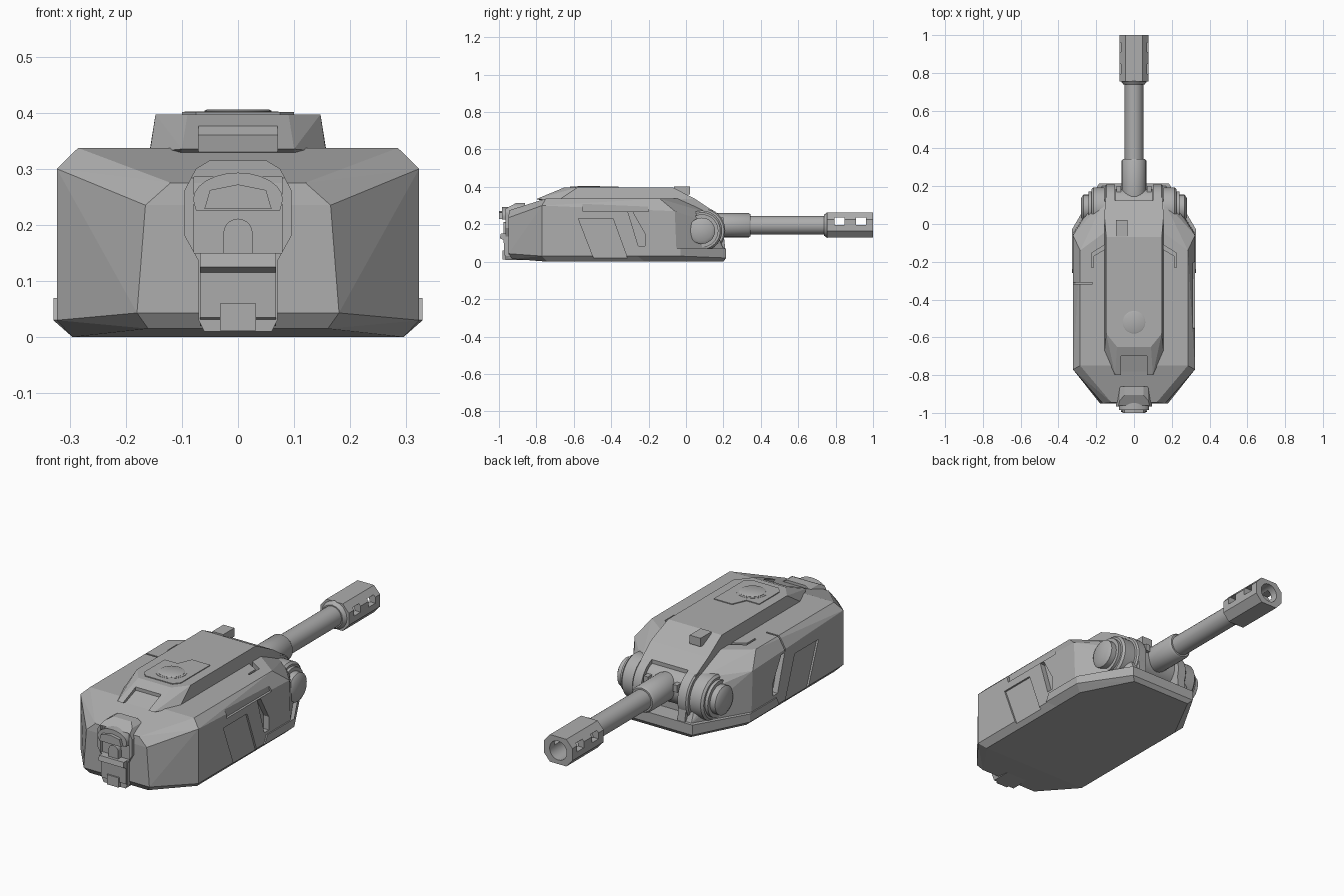
import bpy, bmesh, math
from mathutils import Matrix, Vector

if "Cube" in bpy.data.objects:
    bpy.data.objects.remove(bpy.data.objects["Cube"], do_unlink=True)

grey = bpy.data.materials.new("armour_grey")
grey.use_nodes = True
GREY = (0.42, 0.42, 0.42, 1)
grey.diffuse_color = GREY
grey.node_tree.nodes["Principled BSDF"].inputs["Base Color"].default_value = GREY


def finish(name, bm, smooth=False):
    bmesh.ops.recalc_face_normals(bm, faces=bm.faces)
    mesh = bpy.data.meshes.new(name)
    bm.to_mesh(mesh)
    bm.free()
    mesh.materials.append(grey)
    ob = bpy.data.objects.new(name, mesh)
    bpy.context.collection.objects.link(ob)
    if smooth:
        activate(ob)
        bpy.ops.object.shade_smooth_by_angle(angle=math.radians(35))
    return ob


def activate(ob):
    bpy.ops.object.select_all(action='DESELECT')
    ob.select_set(True)
    bpy.context.view_layer.objects.active = ob


def hull(name, points):
    """Convex block from half its corners, mirrored across x."""
    bm = bmesh.new()
    for x, y, z in points:
        bm.verts.new((x, y, z))
        bm.verts.new((-x, y, z))
    res = bmesh.ops.convex_hull(bm, input=bm.verts[:])
    loose = {v for v in res["geom_interior"] if isinstance(v, bmesh.types.BMVert)}
    bmesh.ops.delete(bm, geom=list(loose), context='VERTS')
    bmesh.ops.dissolve_limit(bm, angle_limit=0.02, verts=bm.verts[:], edges=bm.edges[:])
    return finish(name, bm)


def prism(name, axis, profile, lo, hi, smooth=False):
    """Extrude a profile along an axis; its coordinates are the other two axes in order."""
    bm = bmesh.new()

    def ring(t):
        return [bm.verts.new([*p[:axis], t, *p[axis:]]) for p in profile]
    a, b = ring(lo), ring(hi)
    bm.faces.new(a)
    bm.faces.new(b)
    for i in range(len(a)):
        bm.faces.new((a[i - 1], a[i], b[i], b[i - 1]))
    return finish(name, bm, smooth)


def box(name, lo, hi):
    (x, y, z), (X, Y, Z) = lo, hi
    return prism(name, 2, [(x, y), (X, y), (X, Y), (x, Y)], z, Z)


def lathe(name, axis, centre, outline, sides=32, turn=0.0):
    """Turn an outline of (position, radius) pairs about an axis through centre."""
    bm = bmesh.new()
    rings = []
    for t, r in outline:
        ring = []
        for k in range(sides):
            a = math.tau * k / sides + turn
            p = [centre[0] + r * math.cos(a), centre[1] + r * math.sin(a)]
            p.insert(axis, t)
            ring.append(bm.verts.new(p))
        rings.append(ring)
    for a, b in zip(rings, rings[1:]):
        for i in range(sides):
            bm.faces.new((a[i - 1], a[i], b[i], b[i - 1]))
    bm.faces.new(rings[0])
    bm.faces.new(rings[-1])
    return finish(name, bm, True)


def cut(target, cutter):
    mod = target.modifiers.new("cut", 'BOOLEAN')
    mod.operation, mod.solver, mod.object = 'DIFFERENCE', 'EXACT', cutter
    activate(target)
    bpy.ops.object.modifier_apply(modifier=mod.name)
    bpy.data.objects.remove(cutter, do_unlink=True)


# Main hull and front skirt
body = hull("turret_body", [
    (.295, -.74, 0), (.295, -.05, 0), (.16, -.93, .015), (.16, .19, 0),
    (.323, -.77, .03), (.323, -.05, .03), (.18, -.95, .043), (.17, .2, .07),
    (.323, -.77, .30), (.323, -.06, .27), (.165, -.95, .235), (.12, -.945, .275),
    (.285, -.75, .337), (.285, -.14, .337), (.15, -.04, .337),
    (.22, .09, .22), (.16, .12, .26)])
skirt = hull("front_skirt", [
    (.295, -.22, 0), (.295, -.05, 0), (.165, .2, 0),
    (.329, -.26, .03), (.329, -.03, .03), (.185, .215, .02),
    (.329, -.24, .07), (.329, -.03, .07), (.185, .215, .07)])

# Raised roof deck
deck = hull("roof_deck", [
    (.09, -.65, .397), (.147, -.58, .397), (.147, -.07, .397),
    (.157, -.68, .33), (.1, -.8, .335), (.157, .05, .335),
    (.15, .14, .275), (.145, .195, .2), (.14, .21, .07)])
cut(deck, prism("pocket_cutter", 0, [(-.82, .315), (-.7, .36), (-.7, .45), (-.86, .45)], -.07, .07))

# Gun opening at the front
for part in (body, deck):
    cut(part, box("opening_cutter", (-.1, .125, .06), (.1, .4, .45)))

# Recessed side panels, slots and roof chevrons
PANEL = [(-.575, .23), (-.39, .23), (-.31, .01), (-.49, .01)]
SLOT = [(-.31, .265), (-.285, .265), (-.22, .15), (-.22, .085), (-.255, .085)]
CHEVRON = [(.14, -.125), (.215, -.17), (.215, -.23), (.225, -.23), (.225, -.155), (.14, -.1)]
for s in (1, -1):
    cut(body, prism("panel_cutter", 0, PANEL, s * .314, s * .4))
    cut(body, prism("slot_cutter", 0, SLOT, s * .295, s * .4))
    cut(body, prism("chevron_cutter", 2, [(s * x, y) for x, y in CHEVRON], .305, .4))
cut(body, prism("strip_cutter", 0, [(-.56, .4), (-.22, .4), (-.2, .268), (-.55, .268)], .312, .4))
cut(body, box("seam_cutter", (-.4, -.318, .27), (-.22, -.31, .4)))

# Roof panel, hatch and sight block
prism("roof_panel", 2, [(-.1, -.43), (-.03, -.43), (.0, -.36), (.1, -.36), (.1, -.59),
                        (.075, -.62), (-.075, -.62), (-.1, -.59)], .39, .401)
lathe("hatch_ring", 2, (0, -.52), [(.39, .072), (.402, .072)])
lathe("hatch_lid", 2, (0, -.52), [(.39, .06), (.403, .06), (.406, .054)])
box("sight_block", (-.095, -.065, .36), (-.035, .022, .402))

# Trunnion cheeks and side buttons
PIVOT = (.085, .165)
for s in (1, -1):
    side = "left" if s > 0 else "right"
    lathe(side + "_inner_cheek", 0, PIVOT,
          [(s * .1, .125), (s * .145, .125), (s * .152, .118)], 40)
    lathe(side + "_outer_cheek", 0, PIVOT,
          [(s * .155, .108), (s * .215, .108), (s * .225, .098)], 40)
    lathe(side + "_button_base", 0, PIVOT, [(s * .2, .088), (s * .24, .088)], 32)
    lathe(side + "_button", 0, PIVOT, [(s * .2, .07), (s * .268, .07), (s * .28, .052)], 32)
    box(side + "_roof_tooth", (s * .08 - .012, .1, .2), (s * .08 + .012, .2, .235))

# Gun mantlet, barrel and muzzle brake
lathe("mantlet", 0, (.1, .185), [(-.098, .085), (.098, .085)], 40)
GUN = (0, .195)
lathe("barrel_sleeve", 1, GUN, [(.12, .058), (.16, .065), (.335, .065), (.345, .058)], 24)
lathe("barrel", 1, GUN, [(.3, .05), (.78, .05)], 24)
brake = prism("muzzle_brake", 1, [
    (x * sx, .195 + z * sz) for sx, sz, pts in (
        (1, 1, [(.078, .03), (.045, .067)]), (-1, 1, [(.045, .067), (.078, .03)]),
        (-1, -1, [(.078, .03), (.045, .067)]), (1, -1, [(.045, .067), (.078, .03)]))
    for x, z in pts], .755, 1)
lathe("brake_collar", 1, GUN, [(.738, .056), (.757, .07)], 16)
cut(brake, lathe("bore_cutter", 1, GUN, [(.77, .047), (1.1, .047)], 24))
for y in (.795, .91):
    cut(brake, box("vent_cutter", (-.2, y, .195), (.2, y + .052, .235)))

# Rear hatch module
BEZEL = [(.05, .315), (.075, .3), (.095, .262), (.095, .18), (.07, .135), (.07, .03), (.06, .01)]
bezel = prism("rear_bezel", 1, BEZEL + [(-x, z) for x, z in reversed(BEZEL)], -.965, -.86)
cut(bezel, box("bezel_cutter", (-.078, -1.1, .15), (.078, -.945, .285)))
cut(bezel, prism("bezel_slope_cutter", 0, [(-.99, .27), (-.85, .345), (-.99, .345)], -.2, .2))
visor_arc = [(.08 * math.cos(math.pi * k / 12), .245 + .048 * math.sin(math.pi * k / 12)) for k in range(13)]
prism("rear_visor", 1, [(-.075, .226)] + visor_arc[::-1] + [(.075, .226)], -.985, -.93, True)
prism("visor_front", 1, [(-.06, .228), (-.05, .262), (0, .272), (.05, .262), (.06, .228)], -1, -.98)
arch = [(.026 * math.cos(math.pi * k / 10), .185 + .026 * math.sin(math.pi * k / 10)) for k in range(11)]
prism("rear_latch", 1, [(.026, .135)] + arch + [(-.026, .135)], -.975, -.93, True)
prism("rear_step", 0, [(-.99, .15), (-.995, .125), (-.975, .115), (-.972, .035), (-.94, .02), (-.94, .15)],
      -.068, .068)
box("step_tab", (-.032, -.98, .012), (.032, -.94, .06))
